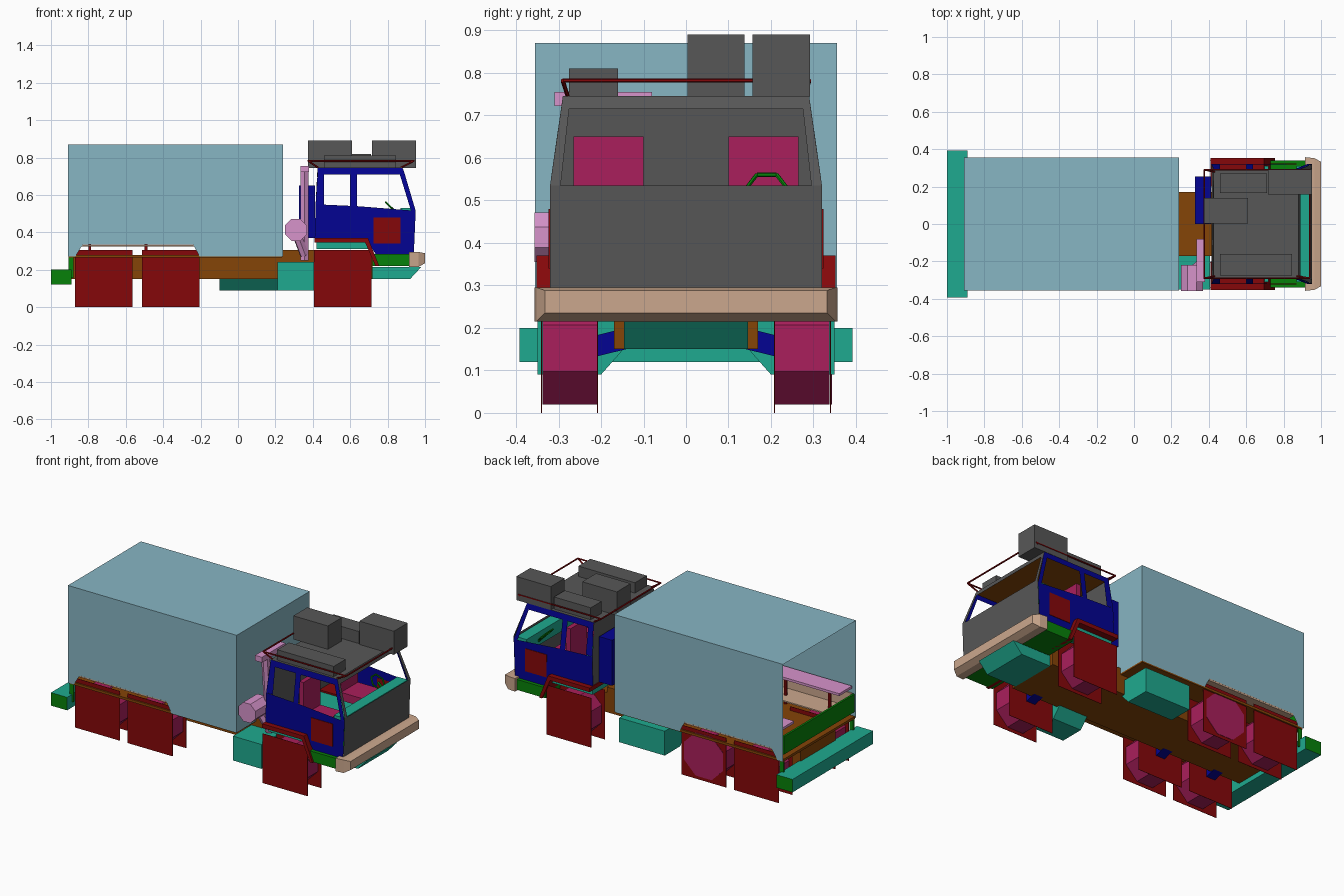
import bpy
import bmesh
from math import pi, cos, sin
from mathutils import Vector

default_cube = bpy.data.objects.get("Cube")
if default_cube:
    bpy.data.objects.remove(default_cube, do_unlink=True)


def material(name, red, green, blue):
    mat = bpy.data.materials.new(name)
    mat.use_nodes = True
    color = [(channel / 255) ** 2.2 for channel in (red, green, blue)] + [1]
    mat.diffuse_color = color
    mat.node_tree.nodes["Principled BSDF"].inputs["Base Color"].default_value = color
    return mat


canvas = material("canvas_blue", 134, 180, 194)
gray = material("dark_gray", 88, 88, 88)
navy = material("navy_blue", 11, 11, 145)
red = material("deep_red", 132, 16, 18)
magenta = material("magenta", 168, 36, 92)
teal = material("teal", 36, 168, 142)
green = material("green", 16, 128, 18)
peach = material("peach", 202, 166, 140)
brown = material("brown", 132, 70, 16)
pink = material("pink", 214, 146, 202)


def finish(name, bm, mat):
    bmesh.ops.recalc_face_normals(bm, faces=bm.faces)
    mesh = bpy.data.meshes.new(name)
    bm.to_mesh(mesh)
    bm.free()
    mesh.materials.append(mat)
    obj = bpy.data.objects.new(name, mesh)
    bpy.context.collection.objects.link(obj)
    return obj


def panel(name, points, mat):
    """One flat sheet."""
    bm = bmesh.new()
    bm.faces.new([bm.verts.new(point) for point in points])
    return finish(name, bm, mat)


def prism(name, outline, start, end, mat, axis="y"):
    """Outline extruded along y (outline in x, z) or along x (outline in y, z)."""
    def place(a, b, along):
        return (a, along, b) if axis == "y" else (along, a, b)
    bm = bmesh.new()
    first = [bm.verts.new(place(a, b, start)) for a, b in outline]
    last = [bm.verts.new(place(a, b, end)) for a, b in outline]
    bm.faces.new(first)
    bm.faces.new(last)
    for i in range(len(outline)):
        j = (i + 1) % len(outline)
        bm.faces.new((first[i], first[j], last[j], last[i]))
    return finish(name, bm, mat)


def box(name, x, y, z, mat):
    outline = [(x[0], z[0]), (x[1], z[0]), (x[1], z[1]), (x[0], z[1])]
    return prism(name, outline, y[0], y[1], mat)


def rod(name, start, end, radius, mat, sides=6):
    start, end = Vector(start), Vector(end)
    bm = bmesh.new()
    bmesh.ops.create_cone(bm, cap_ends=True, segments=sides, radius1=radius,
                          radius2=radius, depth=(end - start).length)
    obj = finish(name, bm, mat)
    obj.location = (start + end) / 2
    obj.rotation_euler = (end - start).to_track_quat("Z", "Y").to_euler()
    return obj


def span(side, inner, outer):
    return sorted((side * inner, side * outer))


SIDES = (("left", 1), ("right", -1))

# Chassis
box("chassis_frame", (-.9, .72), (-.17, .17), (.15, .27), brown)
box("frame_riser", (.24, .42), (-.17, .17), (.27, .305), brown)
prism("front_skid", [(.715, .15), (.92, .15), (.98, .215), (.715, .215)], -.146, .146, teal)

# Rear bumper with coloured ends
bumper = box("rear_bumper", (-1, -.89), (-.392, .392), (.12, .2), teal)
bumper.data.materials.append(green)
for face in bumper.data.polygons:
    face.material_index = int(abs(face.normal.y) > .9)

# Wheels: octagonal tyre with square side plates and a stub axle
radius = .1325 / cos(pi / 8)
octagon = [(cos((i + .5) * pi / 4), sin((i + .5) * pi / 4)) for i in range(8)]
for side_name, side in SIDES:
    for place, x in (("front", .56), ("middle", -.36), ("rear", -.718)):
        label = f"{side_name}_{place}"
        ring = [(x + radius * a, .152 + radius * b) for a, b in octagon]
        tyre_ends = span(side, .21, .338)
        prism(label + "_tyre", ring, *tyre_ends, magenta)
        for part, y in (("_outer_plate", .34), ("_inner_plate", .208)):
            box(label + part, (x - .153, x + .153), span(side, y - .001, y + .001),
                (0, .305), red)
        if place == "middle" and side > 0:
            hub = span(side, .341, .343)
            prism(label + "_hub_face", ring, *hub, magenta)
        arm = [(side * .14, .15), (side * .21, .133), (side * .21, .183), (side * .14, .2)]
        prism(label + "_axle", arm, x - .03, x + .03, navy, "x")

# Fuel tanks
for side_name, side, start, end in (("left", 1, -.1, .21), ("right", -1, .21, .405)):
    outline = [(.35, .24), (.35, .09), (.2, .09), (.147, .15), (.147, .24)]
    prism(side_name + "_tank", [(side * y, z) for y, z in outline], start, end, teal, "x")

# Cargo bed and canvas cover, open at the back
box("bed_floor", (-.905, .235), (-.35, .35), (.265, .28), brown)
box("tailgate", (-.908, -.895), (-.345, .345), (.31, .42), green)
cover_side = [(-.91, .27), (-.87, .27), (-.83, .335), (-.24, .335), (-.205, .27),
              (.24, .27), (.24, .87), (-.91, .87)]
for side_name, side in SIDES:
    panel(side_name + "_cover", [(x, side * .355, z) for x, z in cover_side], canvas)
    box(side_name + "_side_board", (-.89, .22), span(side, .342, .35), (.335, .42), peach)
    box(side_name + "_mudguard", (-.84, -.23), span(side, .2, .352), (.325, .333), peach)
    box(side_name + "_bench", (-.89, .2), span(side, .22, .345), (.45, .465), pink)
    for i in range(4):
        x = -.8 + i * .3
        box(f"{side_name}_bench_post_{i}", (x, x + .015), span(side, .26, .275),
            (.28, .45), red)
    box(side_name + "_rear_bracket", (-.905, -.88), span(side, .335, .345), (.155, .265), green)
panel("cover_top", [(x, y, .87) for x, y in
                    ((-.91, -.355), (.24, -.355), (.24, .355), (-.91, .355))], canvas)
panel("cover_front", [(.24, y, z) for y, z in
                      ((-.355, .27), (.355, .27), (.355, .87), (-.355, .87))], canvas)


# Cab shell, leaning inward above the window sill
def cab_half_width(z):
    return .32 if z < .535 else .32 - (z - .535) / 7


side_panels = {
    "door": [(.41, .365), (.685, .365), (.735, .285), (.94, .285), (.95, .515),
             (.635, .54), (.415, .55)],
    "rear_pillar": [(.415, .55), (.46, .55), (.46, .71), (.425, .71)],
    "middle_pillar": [(.6, .54), (.635, .54), (.635, .71), (.6, .71)],
    "front_pillar": [(.925, .515), (.95, .515), (.892, .71), (.865, .71)],
    "roof_rail": [(.425, .71), (.892, .71), (.88, .745), (.425, .745)],
}
fender = [(.41, .37), (.695, .37), (.755, .22), (.735, .22), (.68, .345), (.41, .345)]
for side_name, side in SIDES:
    for part, outline in side_panels.items():
        panel(f"{side_name}_{part}",
              [(x, side * cab_half_width(z), z) for x, z in outline], navy)
    box(side_name + "_door_patch", (.725, .87), span(side, .319, .323), (.34, .48), red)
    prism(side_name + "_fender", fender, *span(side, .2, .352), red)
    # Windscreen posts
    panel(side_name + "_windscreen_post",
          [(.951, side * .32, .535), (.951, side * .295, .535),
           (.89, side * .275, .715), (.89, side * .294, .715)], gray)
    # Seats
    seat = span(side, .1, .265)
    box(side_name + "_seat_back", (.603, .632), seat, (.4, .65), magenta)
    box(side_name + "_seat_cushion", (.632, .78), seat, (.4, .45), magenta)

panel("cab_nose", [(.942, -.32, .29), (.942, .32, .29), (.951, .32, .535),
                   (.951, -.32, .535)], gray)
panel("windscreen_header", [(.89, -.294, .715), (.89, .294, .715), (.88, .29, .745),
                            (.88, -.29, .745)], gray)
panel("cab_back", [(.415, -.32, .365), (.415, .32, .365), (.415, .318, .55),
                   (.425, .29, .745), (.425, -.29, .745), (.415, -.318, .55)], gray)
box("cab_roof", (.425, .88), (-.29, .29), (.738, .746), gray)
box("cab_headliner", (.43, .875), (-.285, .285), (.732, .737), brown)
box("cab_floor", (.42, .72), (-.31, .31), (.31, .36), teal)
box("dashboard", (.87, .94), (-.31, .31), (.45, .53), teal)
box("front_sill", (.72, .915), (-.34, .34), (.22, .284), green)

# Steering wheel
rim = [Vector((.82 - .035 * sin(i * pi / 3), .19 + .047 * cos(i * pi / 3),
               .53 + .035 * sin(i * pi / 3))) for i in range(6)]
for i in range(6):
    rod(f"steering_rim_{i}", rim[i - 1], rim[i], .005, green)
rod("steering_column", (.82, .19, .53), (.89, .19, .46), .008, green)

# Front bumper, narrowing toward its face
bm = bmesh.new()
rings = []
for x, y, low, high in ((.915, .357, .215, .295), (.965, .352, .215, .295),
                        (1, .332, .235, .288)):
    rings.append([bm.verts.new((x, a, b)) for a, b in
                  ((-y, low), (y, low), (y, high), (-y, high))])
for back, front in zip(rings, rings[1:]):
    for i in range(4):
        bm.faces.new((back[i - 1], back[i], front[i], front[i - 1]))
bm.faces.new(rings[0])
bm.faces.new(rings[-1])
finish("front_bumper", bm, peach)

# Air filter and exhaust behind the cab
box("air_filter", (.325, .413), (0, .255), (.37, .65), navy)
muffler = [(.31 + .063 * a, .413 + .063 * b) for a, b in octagon]
prism("muffler", muffler, -.357, -.22, pink)
rod("exhaust_pipe", (.355, -.2, .25), (.355, -.24, .73), .024, pink)
box("exhaust_outlet", (.333, .38), (-.31, -.08), (.722, .755), pink)
rod("muffler_link", (.31, -.25, .4), (.355, -.21, .28), .025, pink)

# Roof cargo
for name, x, y, top in (("long_crate", (.46, .845), (-.275, -.16), .81),
                        ("rear_crate", (.375, .61), (.003, .138), .89),
                        ("front_crate", (.717, .952), (.157, .292), .89),
                        ("small_crate", (.46, .71), (.165, .27), .82)):
    box(name, x, y, (.745, top), gray)

# Roof rack
corners = [(.375, -.29), (.94, -.29), (.94, .29), (.375, .29)]
for i, (x, y) in enumerate(corners):
    rod(f"rack_rail_{i}", (*corners[i - 1], .782), (x, y, .782), .005, red)
    foot = (min(max(x, .43), .87), y * .96, .745)
    rod(f"rack_post_{i}", foot, (x, y, .782), .005, red)
